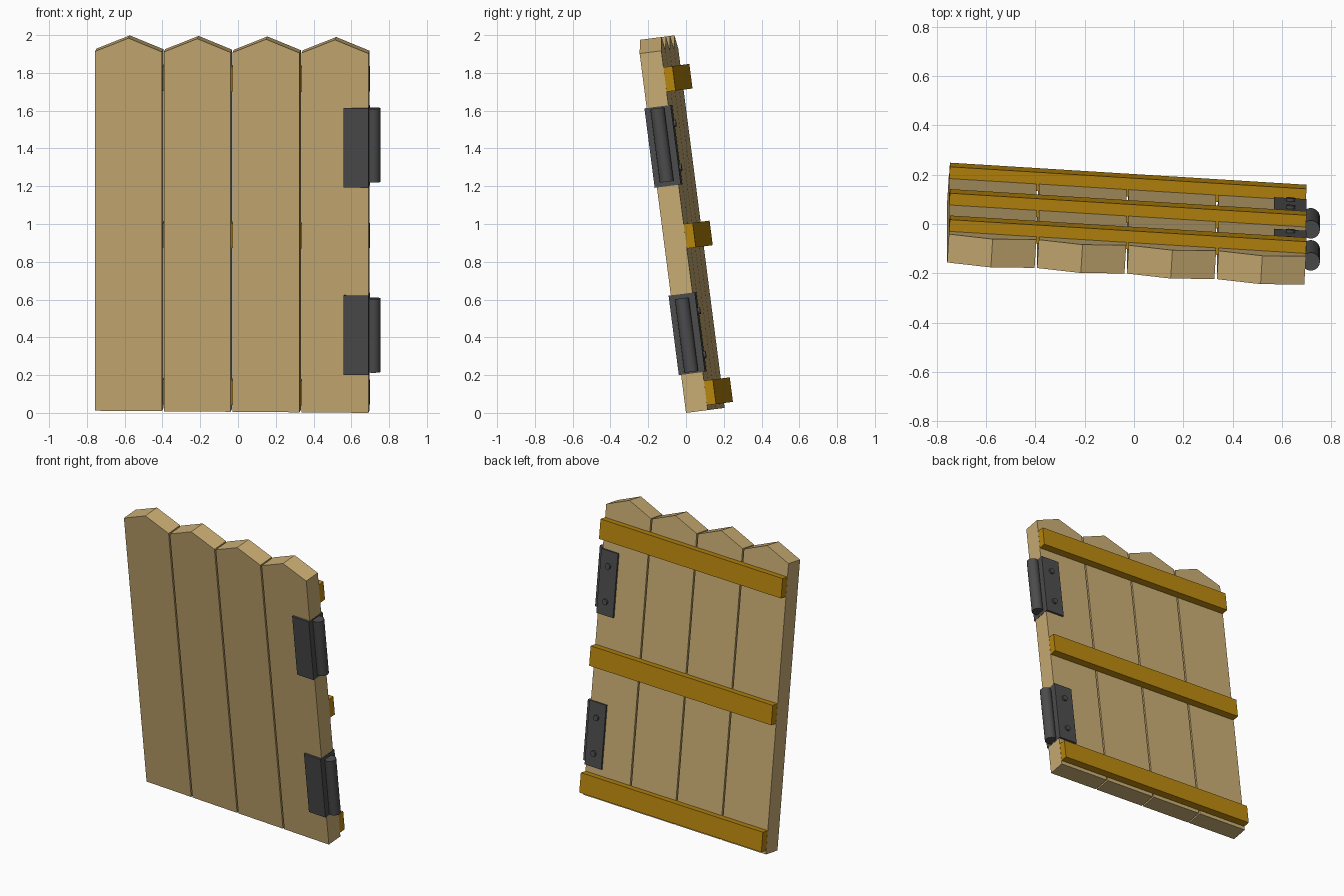
import bpy, bmesh, math
from mathutils import Matrix, Vector

if "Cube" in bpy.data.objects:
    bpy.data.objects.remove(bpy.data.objects["Cube"])

# gate frame: x = width (0 at hinge edge), y = depth (0 at front), z = height
FRAME = (Matrix.Translation((0.69, 0, 0))
         @ Matrix.Rotation(math.radians(7.35), 4, 'X')
         @ Matrix.Rotation(math.radians(-3.57), 4, 'Z'))


def material(name, colour):
    m = bpy.data.materials.new(name)
    m.diffuse_color = (*colour, 1)
    m.use_nodes = True
    m.node_tree.nodes["Principled BSDF"].inputs["Base Color"].default_value = m.diffuse_color
    return m


TAN = material("tan_wood", (0.578, 0.412, 0.171))
GOLD = material("golden_wood", (0.479, 0.238, 0.004))
IRON = material("dark_iron", (0.072, 0.072, 0.074))


def finish(bm, name, mat):
    bmesh.ops.recalc_face_normals(bm, faces=bm.faces)
    mesh = bpy.data.meshes.new(name)
    bm.to_mesh(mesh)
    bm.free()
    mesh.materials.append(mat)
    ob = bpy.data.objects.new(name, mesh)
    ob.matrix_world = FRAME
    bpy.context.collection.objects.link(ob)
    return ob


def prism(name, outline, y0, y1, mat):
    """Extrude an (x, z) outline through the depth of the gate."""
    bm = bmesh.new()
    face = bm.faces.new([bm.verts.new((x, y0, z)) for x, z in outline])
    ext = bmesh.ops.extrude_face_region(bm, geom=[face])
    verts = [v for v in ext["geom"] if isinstance(v, bmesh.types.BMVert)]
    bmesh.ops.translate(bm, verts=verts, vec=(0, y1 - y0, 0))
    return finish(bm, name, mat)


def box(name, x0, x1, y0, y1, z0, z1, mat):
    return prism(name, [(x0, z0), (x1, z0), (x1, z1), (x0, z1)], y0, y1, mat)


def cylinder(name, centre, radius, length, axis, mat, sides):
    bm = bmesh.new()
    rot = Vector((0, 0, 1)).rotation_difference(Vector(axis)).to_matrix().to_4x4()
    bmesh.ops.create_cone(bm, cap_ends=True, segments=sides, radius1=radius,
                          radius2=radius, depth=length,
                          matrix=Matrix.Translation(centre) @ rot)
    for f in bm.faces:
        f.smooth = len(f.verts) == 4
    for e in bm.edges:
        e.smooth = all(len(f.verts) == 4 for f in e.link_faces)
    return finish(bm, name, mat)


# pointed planks
WIDTH, PITCH, THICK = 0.355, 0.365, 0.116
for i in range(4):
    a = -1.45 + i * PITCH
    b = a + WIDTH
    prism(f"plank_{i + 1}",
          [(a, 0), (b, 0), (b, 1.918), ((a + b) / 2, 1.99), (a, 1.918)],
          0, THICK, TAN)

# cross rails, let a little into the backs of the planks
for i in range(3):
    z = 0.026 + i * 0.8365
    box(f"rail_{i + 1}", -1.449, -0.001, 0.088, 0.164, z, z + 0.131, GOLD)

# hinges: bracket round the plank edge, pin barrel and two back bolts
for name, z, pin in (("lower", 0.203, 0.408), ("upper", 1.203, 1.423)):
    box(f"{name}_hinge_bracket", -0.13, 0.002, -0.012, 0.128, z, z + 0.424, IRON)
    cylinder(f"{name}_hinge_barrel", (0.023, 0.057, pin), 0.037, 0.393,
             (0, 0, 1), IRON, 24)
    for j, dz in enumerate((0.09, 0.325)):
        cylinder(f"{name}_hinge_bolt_{j + 1}", (-0.064, 0.13, z + dz), 0.019, 0.022,
                 (0, 1, 0), IRON, 12)
